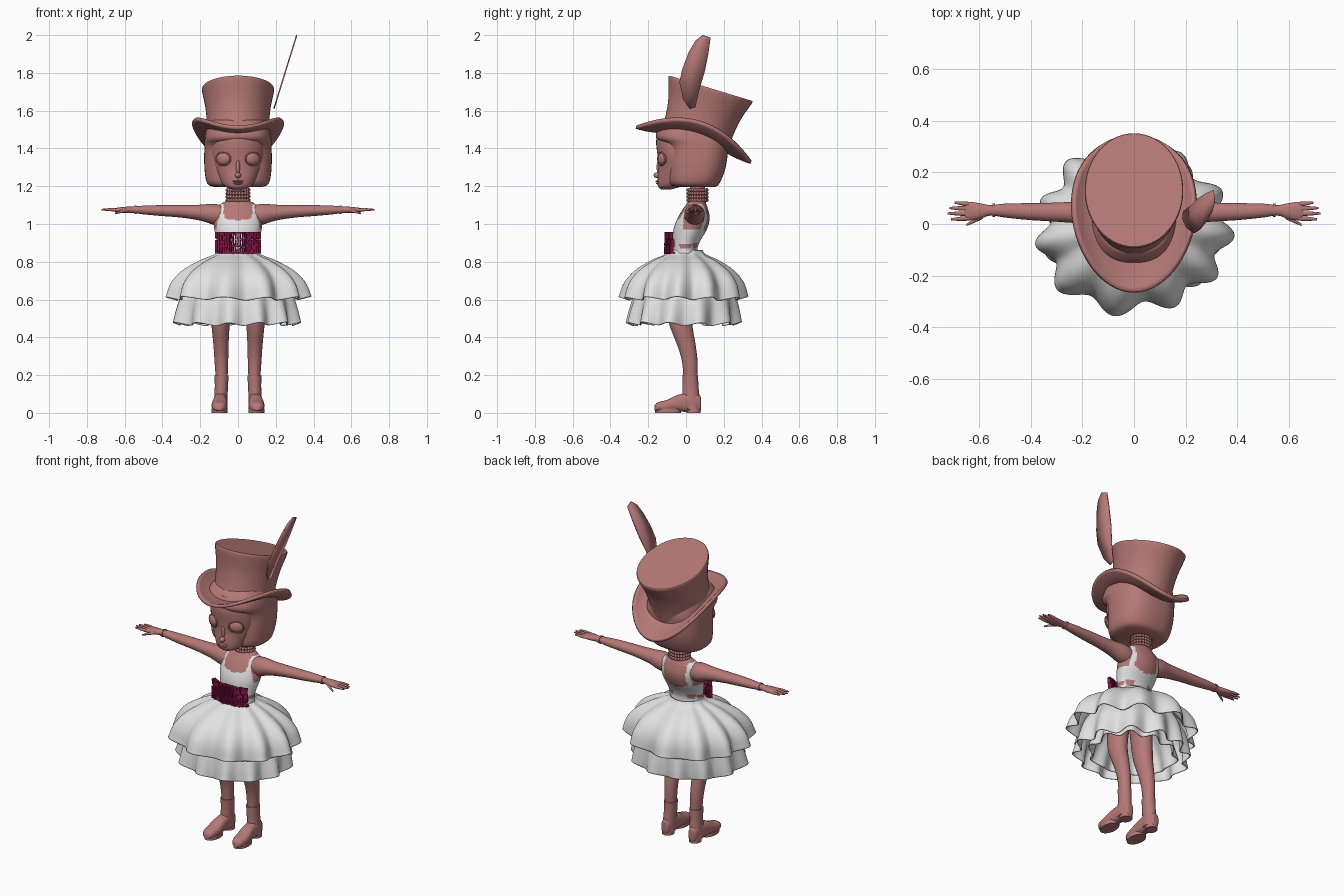
import bpy, bmesh, random
from math import sin, cos, pi, copysign, radians
from mathutils import Matrix, Vector, Euler

random.seed(4)
if "Cube" in bpy.data.objects:
    bpy.data.objects.remove(bpy.data.objects["Cube"])


def material(name, rgb):
    m = bpy.data.materials.new(name)
    m.use_nodes = True
    m.diffuse_color = (*rgb, 1)
    m.node_tree.nodes["Principled BSDF"].inputs["Base Color"].default_value = (*rgb, 1)
    return m


ROSE = material("dusty rose", (0.46, 0.19, 0.18))
WHITE = material("soft white", (0.76, 0.76, 0.76))
CRIMSON = material("crimson", (0.27, 0.008, 0.07))


def finish(name, bm, mats, angle=45, mirror=False, thick=0):
    bmesh.ops.recalc_face_normals(bm, faces=bm.faces[:])
    mesh = bpy.data.meshes.new(name)
    bm.to_mesh(mesh)
    bm.free()
    for m in mats:
        mesh.materials.append(m)
    for p in mesh.polygons:
        p.use_smooth = True
    mesh.set_sharp_from_angle(angle=radians(angle))
    ob = bpy.data.objects.new(name, mesh)
    bpy.context.collection.objects.link(ob)
    if thick:
        mod = ob.modifiers.new("thickness", 'SOLIDIFY')
        mod.thickness, mod.offset = thick, 0
    if mirror:
        ob.modifiers.new("mirror", 'MIRROR')
    return ob


def grid(bm, rows, caps=True):
    """Bridge a list of closed rings of points."""
    vs = [[bm.verts.new(p) for p in row] for row in rows]
    n = len(vs[0])
    for a, b in zip(vs, vs[1:]):
        for i in range(n):
            j = (i + 1) % n
            bm.faces.new((a[i], a[j], b[j], b[i]))
    if caps:
        bm.faces.new(vs[0])
        bm.faces.new(vs[-1])


def smooth_path(pts, steps):
    """Catmull-Rom resampling of sections or profile points."""
    pts = [Vector(p) for p in pts]
    out = []
    for k in range(len(pts) - 1):
        a, b = pts[max(k - 1, 0)], pts[k]
        c, d = pts[k + 1], pts[min(k + 2, len(pts) - 1)]
        for s in range(steps):
            t = s / steps
            out.append(b + (c - a) * (t / 2) + (a * 2 - b * 5 + c * 4 - d) * (t * t / 2)
                       + (b * 3 - a - c * 3 + d) * (t ** 3 / 2))
    return out + [pts[-1]]


def loft(name, secs, mats=(ROSE,), axis='z', seg=28, power=2, steps=4, rule=None, **kw):
    """Sections are (position on axis, centre 1, centre 2, radius 1, radius 2)."""
    bm = bmesh.new()
    rows = []
    for t, c1, c2, r1, r2 in smooth_path(secs, steps):
        row = []
        for i in range(seg):
            a = 2 * pi * i / seg
            u = c1 + r1 * copysign(abs(cos(a)) ** (2 / power), cos(a))
            v = c2 + r2 * copysign(abs(sin(a)) ** (2 / power), sin(a))
            row.append({'x': (t, u, v), 'y': (u, t, v), 'z': (u, v, t)}[axis])
        rows.append(row)
    grid(bm, rows)
    if rule:
        for f in bm.faces:
            f.material_index = rule(f.calc_center_median())
    return finish(name, bm, mats, **kw)


def blob(name, loc, scale, yaw=0, mirror=False):
    bm = bmesh.new()
    bmesh.ops.create_uvsphere(bm, u_segments=20, v_segments=12, radius=1,
                              matrix=Matrix.LocRotScale(Vector(loc), Euler((0, 0, yaw)), Vector(scale)))
    return finish(name, bm, [ROSE], mirror=mirror)


# Torso with the sleeveless bodice coloured on by position
def bodice(p):
    x, y, z = abs(p.x), p.y, p.z
    front = y < 0.035
    if not front and 0.87 < z < 0.9 and 0.045 < x < 0.1:
        return 0
    if x > 0.095 and 0.87 < z < 0.895:
        return 0
    if x > 0.1 and z > 0.97 and abs(y - 0.04) < 0.055:
        return 0
    if z < (1.02 + 2 * x * x if front else 0.95 + 4 * x * x):
        return 1
    return 1 if 0.075 < x < 0.112 and z < 1.108 else 0


loft("torso", [(0.74, 0, -0.01, 0.12, 0.09), (0.85, 0, -0.005, 0.108, 0.066), (0.9, 0, 0, 0.11, 0.07),
               (0.97, 0, 0.022, 0.125, 0.088), (1.03, 0, 0.04, 0.13, 0.085), (1.08, 0, 0.05, 0.122, 0.066),
               (1.11, 0, 0.056, 0.085, 0.05), (1.14, 0, 0.06, 0.042, 0.042), (1.23, 0, 0.06, 0.038, 0.038)],
     (ROSE, WHITE), seg=96, steps=9, rule=bodice)

# Beaded choker
bm = bmesh.new()
for row in range(4):
    for i in range(22):
        a = 2 * pi * i / 22
        bmesh.ops.create_icosphere(bm, subdivisions=1, radius=0.0105, matrix=Matrix.Translation(
            (0.057 * cos(a), 0.062 + 0.05 * sin(a), 1.126 + 0.018 * row)))
finish("beaded_choker", bm, [ROSE])

# Head, face and bobbed hair
loft("head", [(1.183, 0, -0.105, 0.03, 0.025), (1.2, 0, -0.085, 0.07, 0.063), (1.24, 0, -0.05, 0.1, 0.1),
              (1.3, 0, -0.03, 0.127, 0.115), (1.36, 0, -0.03, 0.14, 0.12), (1.44, 0, -0.03, 0.14, 0.128),
              (1.52, 0, -0.02, 0.13, 0.12)], seg=40)
loft("bobbed_hair", [(1.195, 0, 0.05, 0.12, 0.1), (1.215, 0, 0.042, 0.163, 0.135),
                     (1.3, 0, 0.055, 0.178, 0.155), (1.41, 0, 0.06, 0.178, 0.165),
                     (1.455, 0, 0.035, 0.176, 0.193), (1.51, 0, 0.035, 0.165, 0.18),
                     (1.55, 0, 0.04, 0.14, 0.15)], seg=48, power=2.6, angle=60)
blob("eye", (0.078, -0.125, 1.345), (0.04, 0.02, 0.033), 0.45, True)
blob("nose", (0, -0.148, 1.258), (0.016, 0.024, 0.016))
blob("nose_bridge", (0, -0.138, 1.3), (0.012, 0.018, 0.045))
blob("upper_lip", (0, -0.146, 1.226), (0.03, 0.016, 0.006))
blob("lower_lip", (0, -0.143, 1.215), (0.026, 0.016, 0.006))
for s in (1, -1):
    bpy.ops.mesh.primitive_torus_add(major_radius=0.042, minor_radius=0.0045, major_segments=28, minor_segments=6,
                                     location=(s * 0.078, -0.13, 1.345), rotation=(pi / 2, 0, s * 0.45))
    lid = bpy.context.object
    lid.name = "left_eyelid" if s > 0 else "right_eyelid"
    lid.scale.y = 0.83
    lid.data.materials.append(ROSE)
    bpy.ops.object.shade_smooth()

# Tilted top hat: flared crown and a saddle-curled brim
hat_place = Matrix.Translation((0, 0.04, 1.42)) @ Matrix.Rotation(radians(-17), 4, 'X')
crown = loft("hat_crown", [(0.0, 0, 0, 0.163, 0.185), (0.1, 0, 0, 0.164, 0.186), (0.2, 0, 0, 0.172, 0.2),
                           (0.295, 0, 0, 0.19, 0.23), (0.312, 0, 0, 0.188, 0.229)], seg=56)
crown.matrix_world = hat_place
bm = bmesh.new()
rows = []
for k in range(9):
    f = k / 8
    row = []
    for i in range(64):
        a = 2 * pi * i / 64
        x, y = (0.15 + 0.088 * f) * cos(a), (0.17 + 0.148 * f) * sin(a)
        row.append((x, y, 0.125 * (x / 0.238) ** 2 + 0.02 * (1 - f) ** 2))
    rows.append(row)
grid(bm, rows, caps=False)
brim = finish("hat_brim", bm, [ROSE], thick=0.018)
brim.matrix_world = hat_place

# Feather leaning out from the side of the hat
bm = bmesh.new()
outline = [(0.02, 1.61), (-0.015, 1.66), (-0.035, 1.75), (-0.02, 1.82), (0.015, 1.91), (0.05, 1.97),
           (0.09, 2.0), (0.13, 1.985), (0.118, 1.9), (0.1, 1.81), (0.07, 1.71), (0.05, 1.62)]
bm.faces.new([bm.verts.new((0.19 + 0.31 * (z - 1.61), y, z)) for y, z in outline])
finish("feather", bm, [ROSE], thick=0.007)


# Skirt tiers with fluted hems
def tier(name, profile, lobes, amp, phase):
    prof = smooth_path(profile, 6)
    bm = bmesh.new()
    rows = []
    for k, (r, z) in enumerate(prof):
        t = k / (len(prof) - 1)
        row = []
        for i in range(180):
            a = 2 * pi * i / 180
            w = cos(lobes * a + phase + 0.7 * sin(2 * a + phase)) + 0.3 * cos(3 * a + phase)
            q = r * (1 + amp * t ** 1.3 * w)
            row.append((q * cos(a) - 0.005, 0.89 * q * sin(a) - 0.018 * t, z + 0.008 * t * w))
        rows.append(row)
    grid(bm, rows, caps=False)
    finish(name, bm, [WHITE], angle=70, thick=0.006)


tier("upper_skirt", [(0.095, 0.86), (0.12, 0.835), (0.2, 0.8), (0.285, 0.745), (0.335, 0.68), (0.355, 0.605)],
     11, 0.085, 0.6)
tier("lower_skirt", [(0.14, 0.77), (0.23, 0.71), (0.29, 0.62), (0.312, 0.54), (0.322, 0.47)], 12, 0.075, 2.2)
tier("petticoat", [(0.1, 0.76), (0.16, 0.68), (0.22, 0.58), (0.25, 0.48)], 10, 0.07, 4)

# Corset panel of short hanging bars joined by cords
bm = bmesh.new()


def bar(x, z, size):
    y = -0.1 + 2.2 * x * x + random.uniform(-0.008, 0.004)
    bmesh.ops.create_cube(bm, size=1, matrix=Matrix.LocRotScale(
        Vector((x, y, z)), Euler((0, random.uniform(-0.12, 0.12), 4 * x)), Vector(size)))


for i in range(19):
    x = (i - 9) * 0.0125
    middle = abs(x) < 0.04
    for z in (0.863, 0.9, 0.937):
        bar(x, z + random.uniform(-0.004, 0.004), (0.007 if middle else 0.011, 0.02, 0.036))
    for z in (0.848, 0.882, 0.953):
        bar(x, z, (0.014, 0.016, 0.008))
finish("corset_fringe", bm, [CRIMSON], angle=30)

# Arms, hands and fingers
loft("arm", [(0.07, 0.045, 1.045, 0.05, 0.05), (0.13, 0.045, 1.052, 0.054, 0.055), (0.2, 0.045, 1.06, 0.044, 0.042),
             (0.3, 0.046, 1.067, 0.037, 0.033), (0.4, 0.048, 1.071, 0.033, 0.029), (0.5, 0.052, 1.074, 0.027, 0.023),
             (0.555, 0.053, 1.075, 0.02, 0.017), (0.6, 0.05, 1.074, 0.031, 0.017),
             (0.64, 0.05, 1.074, 0.036, 0.012), (0.655, 0.05, 1.074, 0.03, 0.008)], axis='x', mirror=True)
loft("wrist_band", [(0.538, 0.053, 1.075, 0.027, 0.023), (0.548, 0.053, 1.075, 0.026, 0.022)],
     axis='x', steps=1, mirror=True)
for label, x0, y0, x1, y1 in (("index", 0.64, 0.022, 0.71, 0.018), ("middle", 0.64, 0.04, 0.722, 0.041),
                              ("ring", 0.64, 0.06, 0.716, 0.062), ("little", 0.64, 0.077, 0.695, 0.083),
                              ("thumb", 0.585, 0.03, 0.65, -0.004)):
    drop = -0.018 if label == "thumb" else 0.002
    loft(label + "_finger", [(x0, y0, 1.074, 0.009, 0.009), ((x0 + x1) / 2, (y0 + y1) / 2, 1.075 + drop / 2, 0.008, 0.008),
                             (x1, y1, 1.074 + drop, 0.004, 0.004)], axis='x', seg=10, mirror=True)

# Legs and ankle boots
loft("leg", [(0.78, 0.06, -0.02, 0.058, 0.08), (0.6, 0.085, -0.035, 0.055, 0.07), (0.48, 0.092, -0.03, 0.049, 0.062),
             (0.36, 0.09, 0.002, 0.04, 0.049), (0.27, 0.088, 0.02, 0.036, 0.041), (0.16, 0.086, 0.024, 0.03, 0.036)],
     mirror=True)
loft("boot_shaft", [(0.198, 0.087, 0.022, 0.037, 0.042), (0.14, 0.088, 0.024, 0.035, 0.042),
                    (0.09, 0.09, 0.026, 0.035, 0.045), (0.02, 0.092, 0.03, 0.037, 0.046)], mirror=True)
loft("boot_foot", [(-0.167, 0.1, 0.026, 0.015, 0.013), (-0.15, 0.1, 0.032, 0.033, 0.024),
                   (-0.1, 0.098, 0.038, 0.042, 0.031), (-0.04, 0.095, 0.052, 0.038, 0.044),
                   (0.03, 0.092, 0.055, 0.035, 0.052), (0.072, 0.092, 0.05, 0.025, 0.042),
                   (0.08, 0.092, 0.046, 0.015, 0.03)], axis='y', power=2.4, mirror=True)
for part, y, ry, rx in (("boot_heel", 0.04, 0.038, 0.034), ("boot_sole", -0.095, 0.068, 0.042)):
    x = 0.092 if part == "boot_heel" else 0.098
    loft(part, [(0, x, y, rx, ry), (0.022, x, y, rx, ry)], steps=1, mirror=True)
